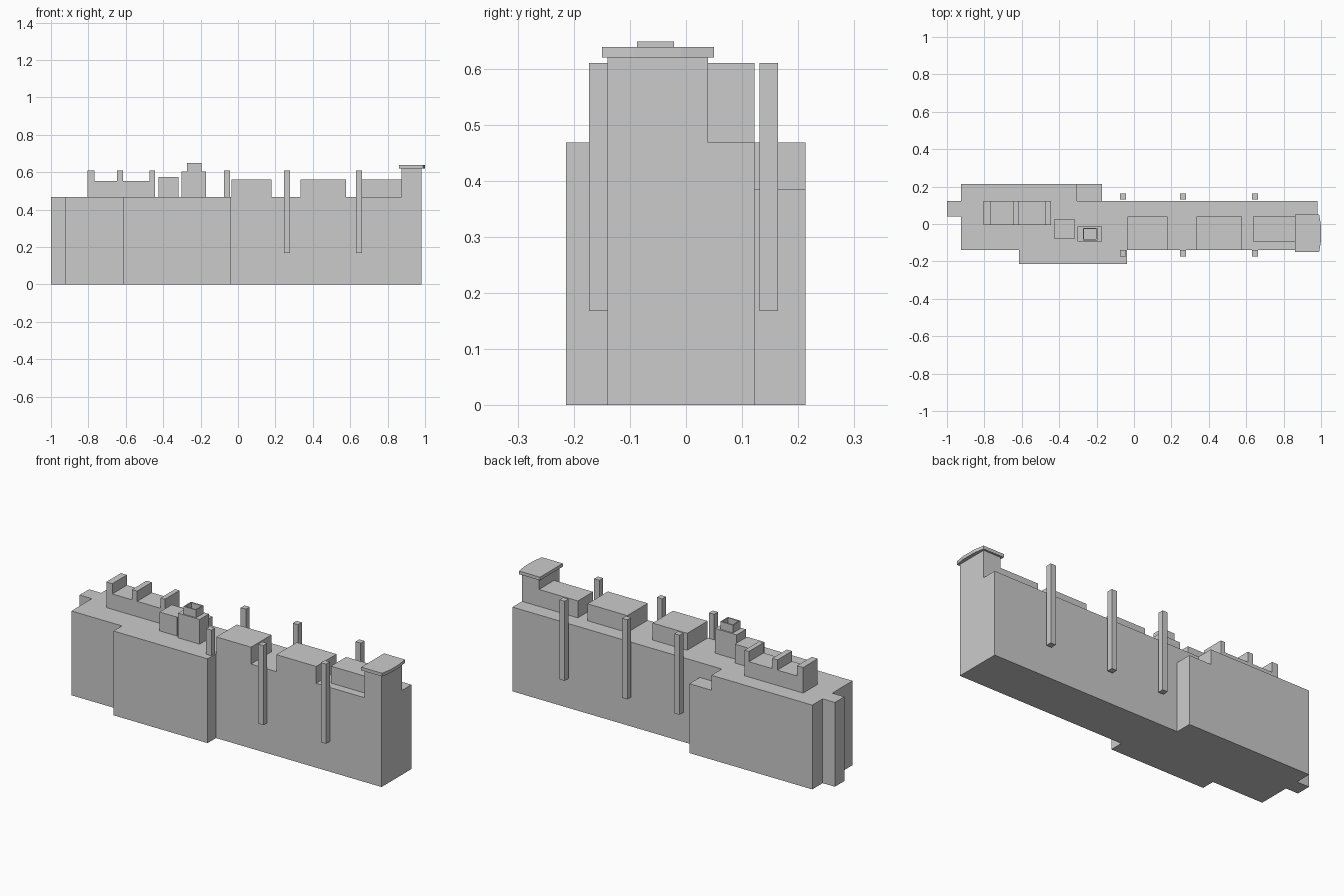
import bpy, bmesh

if "Cube" in bpy.data.objects:
    bpy.data.objects.remove(bpy.data.objects["Cube"])

ROOF = 0.468


def prism(name, outline, z0, z1):
    """Extrude a flat outline from z0 up to z1."""
    bm = bmesh.new()
    face = bm.faces.new([bm.verts.new((x, y, z0)) for x, y in outline])
    top = bmesh.ops.extrude_face_region(bm, geom=[face])["geom"]
    for v in top:
        if isinstance(v, bmesh.types.BMVert):
            v.co.z = z1
    bmesh.ops.recalc_face_normals(bm, faces=bm.faces)
    mesh = bpy.data.meshes.new(name)
    bm.to_mesh(mesh)
    bm.free()
    obj = bpy.data.objects.new(name, mesh)
    bpy.context.collection.objects.link(obj)
    return obj


def box(name, x0, x1, y0, y1, z0, z1):
    return prism(name, [(x0, y0), (x1, y0), (x1, y1), (x0, y1)], z0, z1)


# Main block with its stepped footprint
prism("main_building", [
    (-0.925, -0.14), (-0.615, -0.14), (-0.615, -0.214), (-0.037, -0.214),
    (-0.037, -0.14), (0.98, -0.14), (0.98, 0.122), (-0.305, 0.122),
    (-0.305, 0.213), (-0.925, 0.213), (-0.925, 0.122), (-1.0, 0.122),
    (-1.0, 0.039), (-0.925, 0.039)], 0, ROOF)
# Lower step at the back
box("rear_step", -0.305, -0.17, 0.122, 0.213, 0, 0.385)

# Free-standing wall posts, front and back
for i, x in enumerate((-0.059, 0.261, 0.646)):
    box(f"front_post_{i}", x - 0.016, x + 0.016, -0.173, -0.14, 0.168, 0.61)
    box(f"back_post_{i}", x - 0.016, x + 0.016, 0.131, 0.164, 0.168, 0.61)

# Rooms on the roof
box("roof_room_0", -0.035, 0.178, -0.14, 0.039, ROOF, 0.562)
box("roof_room_1", 0.333, 0.578, -0.14, 0.039, ROOF, 0.562)
box("roof_room_2", 0.637, 0.875, -0.094, 0.039, ROOF, 0.562)

# Corner tower and its overhanging cap, slightly bowed on the outer side
box("corner_tower", 0.875, 0.98, -0.14, 0.039, ROOF, 0.62)
prism("tower_cap", [(0.862, -0.15), (0.99, -0.15), (1.0, -0.09), (1.0, -0.01),
                    (0.99, 0.05), (0.862, 0.05)], 0.62, 0.638)

# Long plinth with three upstands
prof = [(-0.805, ROOF), (-0.445, ROOF), (-0.445, 0.61), (-0.472, 0.61),
        (-0.472, 0.553), (-0.615, 0.553), (-0.615, 0.61), (-0.647, 0.61),
        (-0.647, 0.553), (-0.768, 0.553), (-0.768, 0.61), (-0.805, 0.61)]
plinth = prism("roof_plinth", prof, -0.122, 0.006)
for v in plinth.data.vertices:  # stand the profile upright
    v.co.y, v.co.z = -v.co.z, v.co.y
plinth.data.update()

# Small rooftop huts
box("roof_hut", -0.425, -0.318, -0.08, 0.026, ROOF, 0.573)
box("chimney_base", -0.302, -0.17, -0.094, -0.013, ROOF, 0.605)

# Hollow chimney top
chimney = box("chimney_top", -0.274, -0.196, -0.087, -0.021, 0.605, 0.648)
bm = bmesh.new()
bm.from_mesh(chimney.data)
bm.normal_update()
lid = max(bm.faces, key=lambda f: f.calc_center_median().z)
bmesh.ops.inset_region(bm, faces=[lid], thickness=0.009)
hole = bmesh.ops.extrude_face_region(bm, geom=[lid])["geom"]
bmesh.ops.translate(bm, vec=(0, 0, -0.04),
                    verts=[v for v in hole if isinstance(v, bmesh.types.BMVert)])
if lid.is_valid:
    bmesh.ops.delete(bm, geom=[lid], context="FACES_ONLY")
bmesh.ops.recalc_face_normals(bm, faces=bm.faces)
bm.to_mesh(chimney.data)
bm.free()
